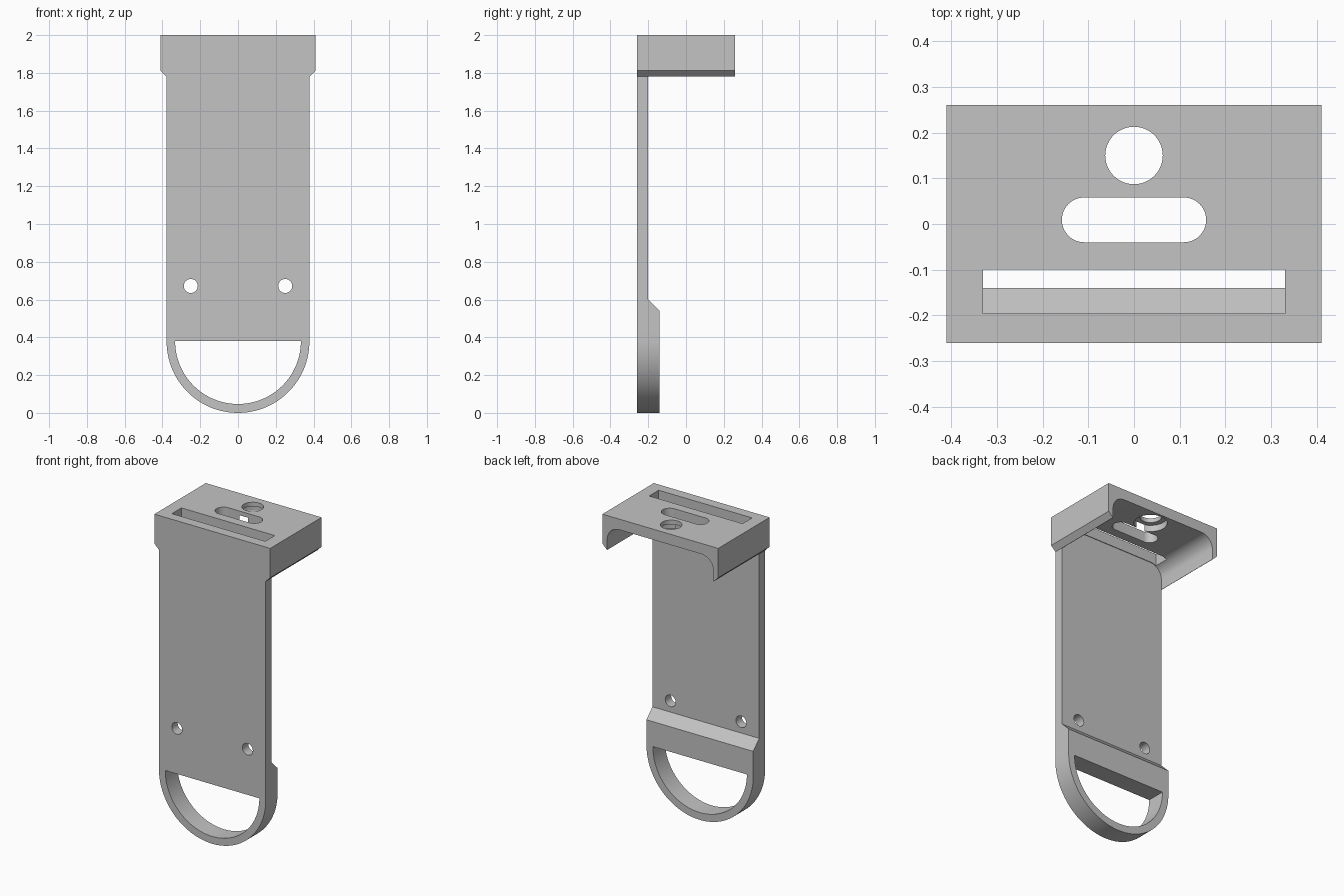
import bpy
import bmesh
import math

cube = bpy.data.objects.get("Cube")
if cube:
    bpy.data.objects.remove(cube, do_unlink=True)

grey = bpy.data.materials.new("plain grey")
grey.use_nodes = True
colour = (0.55, 0.55, 0.55, 1)
grey.diffuse_color = colour
grey.node_tree.nodes["Principled BSDF"].inputs["Base Color"].default_value = colour

FRONT, BACK = -0.26, 0.26
PLATE_BACK = -0.2
HALF = 0.378          # half width of the plate
NECK = 1.78           # underside of the cap walls
CEILING = 1.932       # underside of the cap roof


def arc(cx, cy, r, start, end, steps=24):
    """Points along an arc, angles in degrees."""
    angles = [math.radians(start + (end - start) * i / steps) for i in range(steps + 1)]
    return [(cx + r * math.cos(a), cy + r * math.sin(a)) for a in angles]


def circle(cx, cy, r):
    return arc(cx, cy, r, 0, 360, 48)[:-1]


def rect(x0, x1, y0, y1):
    return [(x0, y0), (x1, y0), (x1, y1), (x0, y1)]


def prism(name, outline, axis, low, high):
    """Extrude a flat outline along the x, y or z axis."""
    place = {"x": lambda a, b, d: (d, a, b),
             "y": lambda a, b, d: (a, d, b),
             "z": lambda a, b, d: (a, b, d)}[axis]
    bm = bmesh.new()
    ends = [[bm.verts.new(place(a, b, d)) for a, b in outline] for d in (low, high)]
    bm.faces.new(ends[0])
    bm.faces.new(ends[1])
    n = len(outline)
    for i in range(n):
        j = (i + 1) % n
        bm.faces.new((ends[0][i], ends[0][j], ends[1][j], ends[1][i]))
    bmesh.ops.recalc_face_normals(bm, faces=bm.faces)
    mesh = bpy.data.meshes.new(name)
    bm.to_mesh(mesh)
    bm.free()
    mesh.materials.append(grey)
    obj = bpy.data.objects.new(name, mesh)
    bpy.context.collection.objects.link(obj)
    return obj


def combine(target, tool, operation="DIFFERENCE"):
    """Apply a boolean and discard the tool object."""
    tool.hide_render = True
    mod = target.modifiers.new("join", "BOOLEAN")
    mod.operation = operation
    mod.solver = "EXACT"
    mod.object = tool
    bpy.context.view_layer.objects.active = target
    bpy.ops.object.modifier_apply(modifier=mod.name)
    bpy.data.objects.remove(tool, do_unlink=True)


# Back plate with a rounded foot, thicker at the bottom
outline = [(HALF, 1.88), (-HALF, 1.88)] + arc(0, HALF, HALF, 180, 360, 64)
plate = prism("plate", outline, "y", FRONT, -0.14)
relief = [(PLATE_BACK, 0.6), (-0.1, 0.5), (-0.1, 2.1), (PLATE_BACK, 2.1)]
combine(plate, prism("relief_cutter", relief, "x", -1, 1))

# D-shaped opening and two screw holes
opening = arc(0, 0.38, 0.333, 180, 360, 64)
combine(plate, prism("opening_cutter", opening, "y", -0.5, 0.5))
for x in (-0.25, 0.25):
    combine(plate, prism("screw_cutter", circle(x, 0.672, 0.037), "y", -0.5, 0.5))

# Cap: a block with tapered wall bottoms, hollowed to a rounded channel
half_cap = [(HALF, NECK), (0.41, 1.812), (0.41, 2.0)]
cap_outline = half_cap + [(-x, z) for x, z in reversed(half_cap)]
bracket = prism("mounting_bracket", cap_outline, "y", FRONT, BACK)
r, w = 0.085, HALF - 0.002
channel = ([(-w, 1.6), (w, 1.6)]
           + arc(w - r, CEILING - r, r, 0, 90, 12)
           + arc(r - w, CEILING - r, r, 90, 180, 12))
combine(bracket, prism("channel_cutter", channel, "y", PLATE_BACK, 0.5))

# Roof cut-outs: strap slot, rounded slot, hole with a recess below
rounded_slot = arc(0.109, 0.009, 0.049, -90, 90) + arc(-0.109, 0.009, 0.049, 90, 270)
for shape, low, high in (
        (rect(-0.331, 0.331, -0.196, -0.1), 1.9, 2.1),
        (rounded_slot, 1.9, 2.1),
        (circle(0, 0.15, 0.063), 1.9, 2.1),
        (circle(0, 0.15, 0.097), 1.9, 1.973)):
    combine(bracket, prism("roof_cutter", shape, "z", low, high))

# Join into one solid bracket
combine(bracket, plate, "UNION")
bpy.ops.object.select_all(action="DESELECT")
bracket.select_set(True)
bpy.context.view_layer.objects.active = bracket
bpy.ops.object.shade_smooth_by_angle(angle=math.radians(25))
